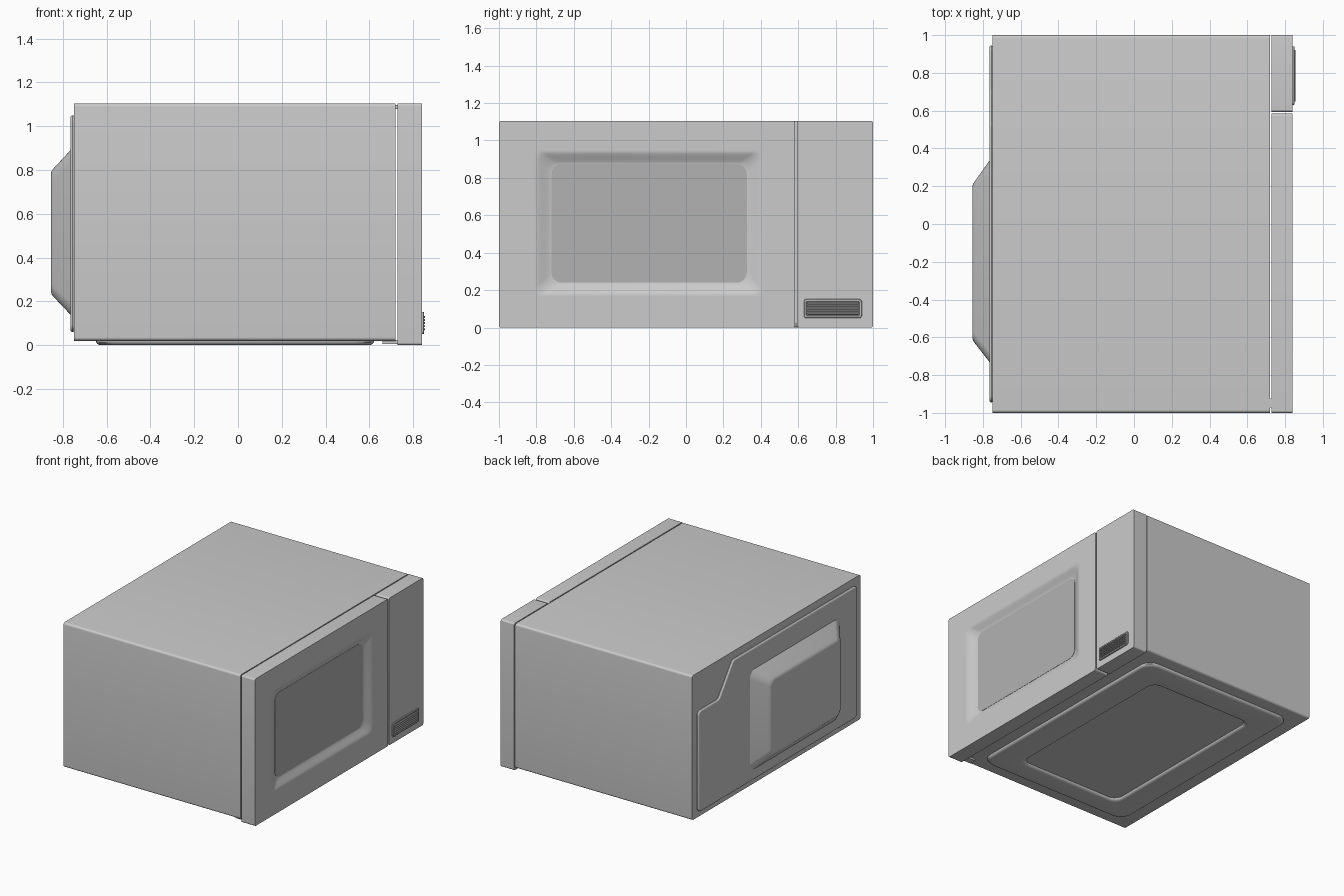
import bpy, bmesh, math
from mathutils import Vector

if "Cube" in bpy.data.objects:
    bpy.data.objects.remove(bpy.data.objects["Cube"])

SEG = 6


def round_poly(pts, r):
    """Closed 2D outline with every corner filleted."""
    out, n = [], len(pts)
    for i in range(n):
        p = Vector(pts[i])
        a, b = Vector(pts[i - 1]) - p, Vector(pts[(i + 1) % n]) - p
        half = a.angle(b) / 2
        d = min(r / math.tan(half), a.length * .45, b.length * .45)
        rad = d * math.tan(half)
        a.normalize()
        b.normalize()
        c = p + (a + b).normalized() * (rad / math.sin(half))
        u, v = (p + a * d - c).normalized(), (p + b * d - c).normalized()
        ang = u.angle(v)
        for k in range(SEG + 1):
            t = k / SEG
            out.append(c + rad * (u * math.sin((1 - t) * ang) + v * math.sin(t * ang)) / math.sin(ang))
    return out


def rect(u0, u1, v0, v1, r):
    return round_poly([(u0, v0), (u1, v0), (u1, v1), (u0, v1)], r)


def loft(name, axis, rings, colour=None, bevel=0):
    """Skin outlines placed along x (outline is y,z) or z (outline is x,y)."""
    bm = bmesh.new()
    loops = []
    for pos, outline in rings:
        loops.append([bm.verts.new((pos, p[0], p[1]) if axis == 'x' else (p[0], p[1], pos)) for p in outline])
    n = len(loops[0])
    for a, b in zip(loops, loops[1:]):
        for i in range(n):
            j = (i + 1) % n
            bm.faces.new((a[i], a[j], b[j], b[i]))
    bm.faces.new(loops[0][::-1])
    bm.faces.new(loops[-1])
    bmesh.ops.recalc_face_normals(bm, faces=bm.faces)
    me = bpy.data.meshes.new(name)
    bm.to_mesh(me)
    bm.free()
    ob = bpy.data.objects.new(name, me)
    bpy.context.collection.objects.link(ob)
    if colour:
        mat = bpy.data.materials.new(name + "_colour")
        mat.diffuse_color = colour
        mat.use_nodes = True
        mat.node_tree.nodes["Principled BSDF"].inputs["Base Color"].default_value = mat.diffuse_color
        me.materials.append(mat)
    if bevel:
        m = ob.modifiers.new("bevel", 'BEVEL')
        m.width, m.segments, m.limit_method = bevel, 3, 'ANGLE'
    bpy.ops.object.select_all(action='DESELECT')
    ob.select_set(True)
    bpy.context.view_layer.objects.active = ob
    bpy.ops.object.shade_smooth_by_angle(angle=math.radians(32))
    return ob


# Main casing
case = rect(-1, 1, .02, 1.105, .016)
loft("casing", 'x', [(-.75, case), (.72, case)])

# Door with a soft sloping recess around the window
door = rect(-1, .584, 0, 1.105, .012)
rings = [(.728, door), (.84, door), (.84, rect(-.82, .42, .165, .95, .04))]
for t in (0, .15, .35, .65, .85, 1):
    s = t * t * (3 - 2 * t)
    rings.append((.84 - .032 * (.5 * s + .5 * t),
                  rect(-.805 + .085 * t, .405 - .08 * t, .175 + .065 * t, .94 - .065 * t, .04 + .015 * t)))
loft("door", 'x', rings)
pane = rect(-.72, .325, .24, .875, .055)
loft("window_pane", 'x', [(.802, pane), (.81, pane)], (.45, .45, .45, 1))

# Control panel beside the door
panel = rect(.594, 1, 0, 1.105, .012)
loft("control_panel", 'x', [(.728, panel), (.84, panel)])

# Door release button with raised grip ribs
loft("release_button", 'x', [
    (.835, rect(.63, .94, .05, .152, .014)),
    (.847, rect(.63, .94, .05, .152, .014)),
    (.85, rect(.633, .937, .053, .149, .012)),
    (.85, rect(.642, .928, .062, .14, .008)),
    (.844, rect(.645, .925, .065, .137, .006))], (.5, .5, .5, 1))
for i in range(5):
    z = .073 + i * .014
    loft(f"button_rib_{i + 1}", 'x', [
        (.84, rect(.648, .922, z - .005, z + .005, .003)),
        (.852, rect(.648, .922, z - .005, z + .005, .003)),
        (.855, rect(.651, .919, z - .002, z + .002, .0015))], (.5, .5, .5, 1))

# Raised rear panel with its stepped upper corner
back = round_poly([(-.945, .06), (.945, .06), (.945, .82), (.70, .82), (.53, 1.05), (-.945, 1.05)], .035)
loft("rear_panel", 'x', [(-.745, back), (-.766, back)], bevel=.013)

# Tapered rear housing
loft("rear_housing", 'x', [
    (-.755, rect(-.73, .335, .14, .89, .06)),
    (-.766, rect(-.73, .335, .14, .89, .06)),
    (-.842, rect(-.632, .227, .22, .808, .05)),
    (-.850, rect(-.621, .216, .23, .798, .05)),
    (-.854, rect(-.610, .205, .239, .788, .045)),
    (-.855, rect(-.598, .193, .25, .776, .04))])

# Raised underside ring with a recessed middle
prof = [(.022, 0), (.012, .002), (.005, .008), (.001, .017), (0, .026)]
outer = [(z, rect(-.65 + d, .622 - d, -.9 + d, .9 - d, .09)) for z, d in prof]
inner = [(z, rect(-.45 - d, .40 + d, -.73 - d, .69 + d, .07)) for z, d in prof[::-1]]
inner[-1] = (.019, inner[-1][1])
loft("underside_ring", 'z', outer + inner)

# Hinge plates bridging casing and door
for label, z0 in (("lower", .006), ("upper", 1.08)):
    hinge = rect(.66, .745, -.975, -.925, .008)
    loft(label + "_hinge", 'z', [(z0, hinge), (z0 + .018, hinge)])
